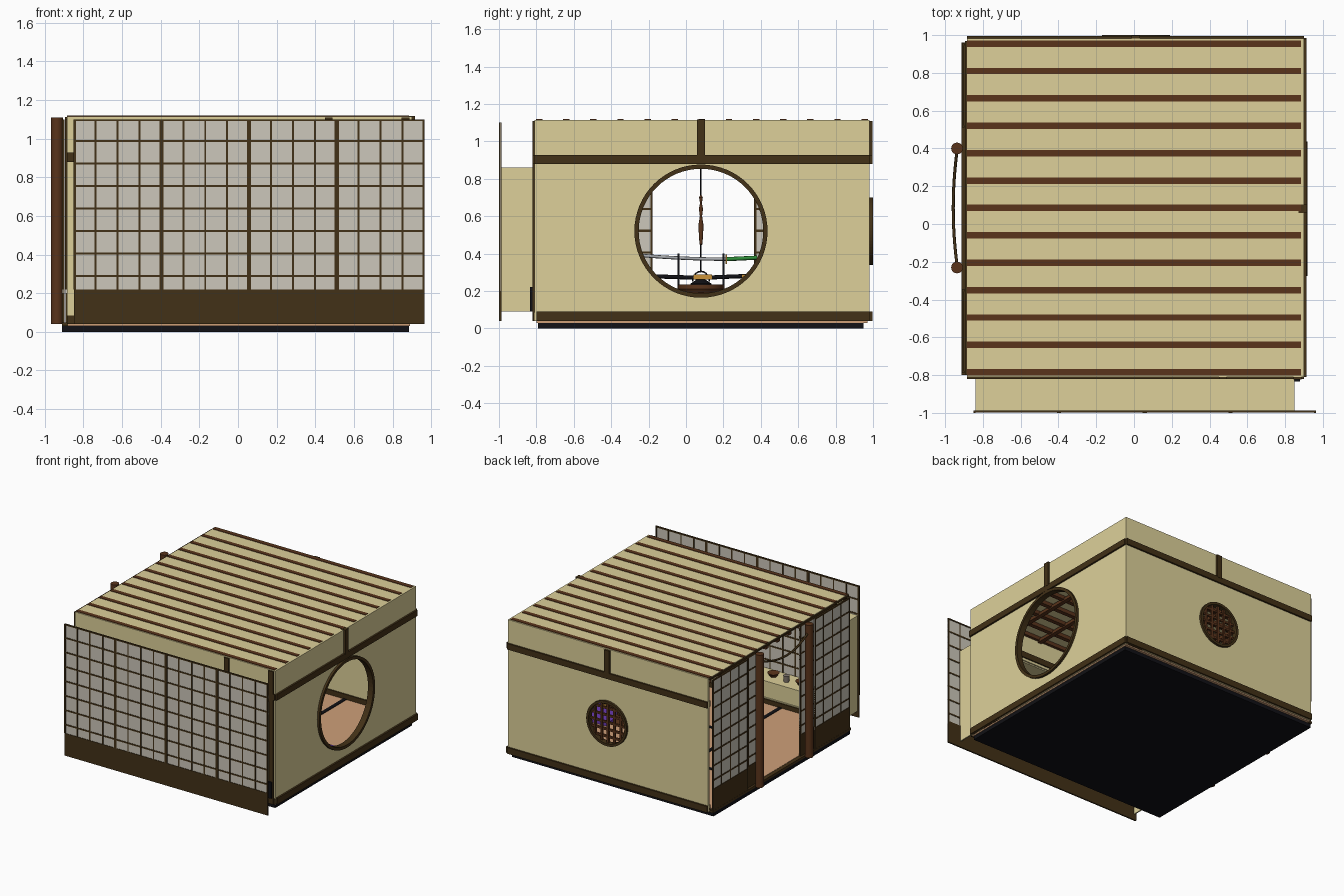
import bpy, bmesh
from math import pi, sin, cos, atan2, sqrt
from mathutils import Vector, Matrix

if "Cube" in bpy.data.objects:
    bpy.data.objects.remove(bpy.data.objects["Cube"])


def mat(name, r, g, b):
    m = bpy.data.materials.new(name)
    m.diffuse_color = [(c / 255) ** 2.2 for c in (r, g, b)] + [1]
    m.use_nodes = True
    m.node_tree.nodes["Principled BSDF"].inputs["Base Color"].default_value = m.diffuse_color
    return m


PLASTER = mat("plaster", 220, 207, 152)
WOOD = mat("dark_wood", 68, 52, 29)
RAFTER = mat("rafter_wood", 90, 55, 33)
PAPER = mat("paper", 203, 198, 185)
BLACK = mat("black", 24, 24, 28)
TATAMI = mat("tatami", 205, 158, 120)
PURPLE = mat("purple", 105, 60, 175)
STEEL = mat("steel", 165, 168, 172)
GREEN = mat("green", 50, 140, 60)
GOLD = mat("gold", 200, 145, 60)
CLAY = mat("clay", 130, 120, 110)


def finish(name, bm, m, smooth=False):
    bmesh.ops.recalc_face_normals(bm, faces=bm.faces)
    me = bpy.data.meshes.new(name)
    bm.to_mesh(me)
    bm.free()
    me.materials.append(m)
    ob = bpy.data.objects.new(name, me)
    bpy.context.collection.objects.link(ob)
    if smooth:
        bpy.context.view_layer.objects.active = ob
        ob.select_set(True)
        bpy.ops.object.shade_smooth_by_angle()
        ob.select_set(False)
    return ob


def boxes(name, spans, m):
    """One object from boxes given as (x0, x1, y0, y1, z0, z1)."""
    bm = bmesh.new()
    for x0, x1, y0, y1, z0, z1 in spans:
        M = Matrix.Translation(((x0 + x1) / 2, (y0 + y1) / 2, (z0 + z1) / 2)) @ \
            Matrix.Diagonal((x1 - x0, y1 - y0, z1 - z0, 1))
        bmesh.ops.create_cube(bm, size=1, matrix=M)
    return finish(name, bm, m)


def lathe(name, loc, profile, m, seg=20):
    """Turned shape from (radius, z) points."""
    bm = bmesh.new()
    vs = [bm.verts.new((r, 0, z)) for r, z in profile]
    es = [bm.edges.new(p) for p in zip(vs, vs[1:])]
    bmesh.ops.spin(bm, geom=vs + es, cent=(0, 0, 0), axis=(0, 0, 1), angle=2 * pi, steps=seg)
    bmesh.ops.remove_doubles(bm, verts=bm.verts, dist=1e-5)
    bmesh.ops.translate(bm, verts=bm.verts, vec=loc)
    return finish(name, bm, m, True)


def tube(name, pts, r, m):
    cu = bpy.data.curves.new(name, 'CURVE')
    cu.dimensions = '3D'
    cu.bevel_depth, cu.bevel_resolution, cu.use_fill_caps = r, 2, True
    sp = cu.splines.new('POLY')
    sp.points.add(len(pts) - 1)
    for p, co in zip(sp.points, pts):
        p.co = (*co, 1)
    cu.materials.append(m)
    ob = bpy.data.objects.new(name, cu)
    bpy.context.collection.objects.link(ob)
    return ob


def holed(name, place, cu, cz, r, outer, d0, d1, m):
    """Plate with a round hole; outer is a radius or a rectangle (u0, u1, z0, z1)."""
    angs = [2 * pi * i / 64 for i in range(64)]
    if isinstance(outer, tuple):
        u0, u1, z0, z1 = outer
        angs = sorted(angs + [atan2(z - cz, u - cu) % (2 * pi) + 1e-6 for u in (u0, u1) for z in (z0, z1)])

    def reach(a):
        if not isinstance(outer, tuple):
            return outer
        c, s = cos(a), sin(a)
        ts = []
        if abs(c) > 1e-6:
            ts.append(((u1 if c > 0 else u0) - cu) / c)
        if abs(s) > 1e-6:
            ts.append(((z1 if s > 0 else z0) - cz) / s)
        return min(ts)
    bm = bmesh.new()
    loops = [[bm.verts.new(place(cu + cos(a) * f(a), d, cz + sin(a) * f(a))) for a in angs]
             for f, d in ((lambda a: r, d0), (reach, d0), (reach, d1), (lambda a: r, d1))]
    n = len(angs)
    for k in range(4):
        A, B = loops[k], loops[(k + 1) % 4]
        for i in range(n):
            bm.faces.new((A[i], A[(i + 1) % n], B[(i + 1) % n], B[i]))
    return finish(name, bm, m)


def shoji(name, axis, u0, w, p):
    """Paper screen with a solid foot board and a 4 by 8 lattice."""
    def b(a, c, z0, z1, t):
        return (a, c, p - t, p + t, z0, z1) if axis == 'x' else (p - t, p + t, a, c, z0, z1)
    u1 = u0 + w
    boxes(name + "_paper", [b(u0, u1, 0.2, 1.1, 0.002)], PAPER)
    parts = [b(u0, u1, 0.04, 0.22, 0.006), b(u0, u1, 1.09, 1.1, 0.006)]
    parts += [b(u - 0.0001, u + 0.011, 0.22, 1.1, 0.0065) for u in (u0, u1 - 0.011)]
    parts += [b(u0 + w * k / 4 - 0.005, u0 + w * k / 4 + 0.005, 0.22, 1.1, 0.005) for k in (1, 2, 3)]
    parts += [b(u0, u1, z - 0.006, z + 0.006, 0.0045) for z in [0.289 + 0.1165 * k for k in range(7)]]
    boxes(name + "_frame", parts, WOOD)


on_x = lambda u, d, z: (d, u, z)
on_y = lambda u, d, z: (u, d, z)

# base and tatami floor
boxes("base", [(-0.91, 0.885, -0.79, 0.95, 0, 0.04)], BLACK)
boxes("tatami_floor", [(-0.88, 0.89, -0.8, 0.97, 0.03, 0.05)], TATAMI)
boxes("tatami_borders", [(-0.88, 0.3, 0.36, 0.39, 0.04, 0.054), (0.27, 0.3, -0.21, 0.97, 0.04, 0.054),
                         (-0.3, 0.89, -0.23, -0.2, 0.04, 0.054), (-0.31, -0.28, -0.8, 0.39, 0.04, 0.054)], BLACK)

# walls with round windows
holed("right_wall", on_x, 0.08, 0.52, 0.335, (-0.81, 0.98, 0.04, 1.115), 0.88, 0.9, PLASTER)
holed("right_window_ring", on_x, 0.08, 0.52, 0.333, 0.356, 0.87, 0.918, WOOD)
holed("back_wall", on_y, 0.01, 0.52, 0.165, (-0.885, 0.9, 0.04, 1.115), 0.965, 0.982, PLASTER)
holed("back_window_ring", on_y, 0.01, 0.52, 0.16, 0.18, 0.955, 1.0, WOOD)
lattice = []
for k in range(-2, 3):
    o = k * 0.057
    h = sqrt(0.165 ** 2 - o * o)
    lattice += [(o + 0.002, o + 0.018, 0.968, 0.984, 0.52 - h, 0.52 + h),
                (0.01 - h, 0.01 + h, 0.964, 0.98, 0.512 + o, 0.528 + o)]
boxes("back_window_lattice", lattice, RAFTER)
boxes("front_wall", [(-0.885, 0.9, -0.81, -0.79, 0.86, 1.115), (-0.885, 0.9, -0.81, -0.79, 0.04, 0.09),
                     (-0.885, -0.84, -0.81, -0.79, 0.09, 0.86), (0.85, 0.9, -0.81, -0.79, 0.09, 0.86)], PLASTER)

# beams, skirting and posts on the walls
boxes("wall_beams", [(0.87, 0.914, -0.81, 0.98, 0.88, 0.928), (-0.885, 0.9, 0.955, 0.996, 0.88, 0.928),
                     (-0.885, 0.9, -0.82, -0.78, 0.88, 0.928)], WOOD)
boxes("skirting", [(0.87, 0.914, -0.8, 0.985, 0.04, 0.09), (-0.885, 0.9, 0.955, 0.996, 0.04, 0.09),
                   (-0.885, 0.9, -0.815, -0.78, 0.04, 0.085)], WOOD)
boxes("short_posts", [(0.872, 0.916, 0.058, 0.102, 0.92, 1.118), (-0.012, 0.032, 0.96, 0.998, 0.92, 1.11),
                      (0.45, 0.49, -0.82, -0.79, 0.92, 1.11)], WOOD)
boxes("corner_post", [(0.845, 0.887, -0.822, -0.785, 0.04, 1.11)], WOOD)

# roof and rafters
boxes("roof", [(-0.885, 0.9, -0.81, 0.98, 1.1, 1.115)], PLASTER)
boxes("rafters", [(-0.885, 0.885, y - 0.017, y + 0.017, 1.07, 1.119)
                  for y in [-0.785 + 0.145 * k for k in range(13)]], RAFTER)
boxes("ceiling_cross_beams", [(x - 0.017, x + 0.017, -0.79, 0.965, 1.06, 1.085)
                              for x in [-0.75 + 0.25 * k for k in range(7)]], RAFTER)

# alcove behind the front screens
boxes("alcove", [(-0.84, 0.85, -0.99, -0.8, 0.85, 0.86), (-0.84, -0.83, -0.99, -0.8, 0.09, 0.86),
                 (0.84, 0.85, -0.99, -0.8, 0.09, 0.86), (-0.84, 0.85, -0.99, -0.8, 0.205, 0.22),
                 (-0.84, 0.85, -0.81, -0.8, 0.09, 0.22)], PLASTER)
boxes("alcove_edge", [(0.85, 0.88, -0.835, -0.81, 0.09, 0.22)], BLACK)
for i in range(6):
    x = -0.65 + i * 0.25
    lathe("bowl", (x, -0.9, 0.22), [(0, 0), (0.025, 0), (0.045, 0.03), (0.04, 0.03), (0, 0.01)], RAFTER)
    lathe("cup", (x + 0.12, -0.88, 0.22), [(0, 0), (0.02, 0), (0.024, 0.05), (0, 0.05)], CLAY)

# front screens and sliding entrance screens
for k in range(4):
    shoji("front_screen", 'x', -0.85 + k * 0.4537, 0.4537, -0.993)
for u, p in ((-0.79, -0.905), (-0.625, -0.888), (0.51, -0.905), (0.365, -0.888)):
    shoji("entrance_screen", 'y', u, 0.445, p)
boxes("entrance_rails", [(-0.912, -0.88, -0.8, 0.96, 0.03, 0.048), (-0.895, -0.88, -0.8, 0.97, 1.1, 1.112)], WOOD)

# round entrance posts with a hanging rope
for y in (-0.23, 0.4):
    lathe("entrance_post", (-0.937, y, 0), [(0, 0.04), (0.031, 0.04), (0.031, 1.11), (0, 1.11)], RAFTER)
rope = []
for i in range(17):
    s = i / 16
    k = 4 * s * (1 - s)
    rope.append((-0.935 - 0.022 * k, -0.23 + 0.63 * s, 1.05 - 0.07 * k))
tube("entrance_rope", rope, 0.008, WOOD)

# hearth with hanging hook and kettle
boxes("hearth_frame", [(-0.15, 0.13, -0.06, -0.03, 0.04, 0.07), (-0.15, 0.13, 0.19, 0.22, 0.04, 0.07),
                       (-0.15, -0.12, -0.03, 0.19, 0.04, 0.07), (0.1, 0.13, -0.03, 0.19, 0.04, 0.07)], WOOD)
boxes("hearth_ash", [(-0.12, 0.1, -0.03, 0.19, 0.04, 0.056)], CLAY)
tube("hook_rod", [(-0.01, 0.08, 1.08), (-0.01, 0.08, 0.3)], 0.004, BLACK)
lathe("hook_weight", (-0.01, 0.08, 0), [(0, 0.44), (0.008, 0.45), (0.014, 0.55), (0.006, 0.6), (0.011, 0.64),
                                        (0.005, 0.67), (0.01, 0.7), (0, 0.72)], RAFTER, 12)
lathe("kettle", (-0.01, 0.08, 0), [(0, 0.16), (0.04, 0.165), (0.065, 0.2), (0.055, 0.24), (0.025, 0.26), (0, 0.27)], BLACK)
tube("kettle_handle", [(-0.01, 0.08 + 0.045 * cos(pi * i / 10), 0.25 + 0.055 * sin(pi * i / 10))
                       for i in range(11)], 0.004, BLACK)

# cushion, low stand and pair of swords by the round window
boxes("cushion", [(0.56, 0.82, -0.05, 0.21, 0.05, 0.075)], PURPLE)
SX = 0.5
lathe("low_table", (SX, 0.08, 0), [(0, 0.19), (0.11, 0.19), (0.125, 0.21), (0.125, 0.235), (0, 0.235)], RAFTER)
lathe("table_foot", (SX, 0.08, 0), [(0, 0.05), (0.08, 0.05), (0.05, 0.12), (0.07, 0.2), (0, 0.2)], RAFTER)
boxes("sword_stand", [(SX - 0.012, SX + 0.012, y - 0.005, y + 0.005, 0.23, 0.4) for y in (-0.04, 0.2)], BLACK)
tube("sword_blade", [(SX, -0.24 + 0.46 * i / 8, 0.37 + 0.02 * (1 - i / 8) ** 2) for i in range(9)], 0.009, STEEL)
tube("sword_handle", [(SX, 0.22, 0.37), (SX, 0.38, 0.378)], 0.011, GREEN)
boxes("sword_guard", [(SX - 0.025, SX + 0.025, 0.21, 0.22, 0.345, 0.395)], GOLD)
tube("scabbard", [(SX, -0.23, 0.28), (SX, 0.08, 0.27), (SX, 0.32, 0.28)], 0.011, BLACK)
boxes("scabbard_fittings", [(SX - 0.014, SX + 0.014, a, c, 0.262, 0.288)
                            for a, c in ((-0.245, -0.225), (0.04, 0.14), (0.3, 0.325))], GOLD)
